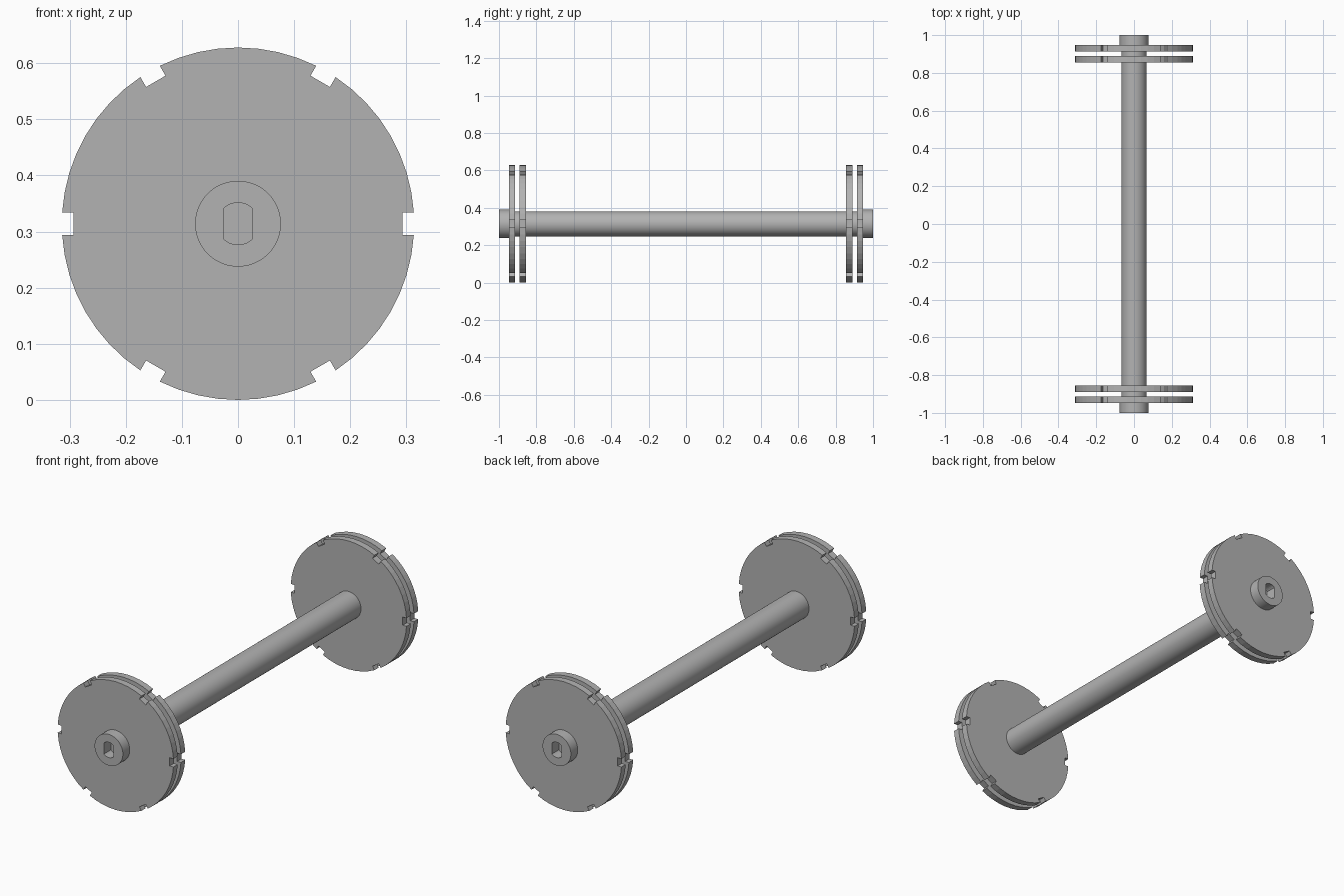
import bpy, bmesh, math
from mathutils import Vector

if "Cube" in bpy.data.objects:
    bpy.data.objects.remove(bpy.data.objects["Cube"])

CZ = 0.314  # height of the axle line

grey = bpy.data.materials.new("plain grey")
grey.diffuse_color = (0.45, 0.45, 0.45, 1)
grey.use_nodes = True
grey.node_tree.nodes["Principled BSDF"].inputs["Base Color"].default_value = grey.diffuse_color


def extrude_profile(name, profile, y0, y1):
    """Solid made from an (x, z) outline swept along y."""
    bm = bmesh.new()
    face = bm.faces.new([bm.verts.new((x, y0, z + CZ)) for x, z in profile])
    res = bmesh.ops.extrude_face_region(bm, geom=[face])
    moved = [g for g in res["geom"] if isinstance(g, bmesh.types.BMVert)]
    bmesh.ops.translate(bm, verts=moved, vec=Vector((0, y1 - y0, 0)))
    bmesh.ops.recalc_face_normals(bm, faces=bm.faces[:])
    mesh = bpy.data.meshes.new(name)
    bm.to_mesh(mesh)
    bm.free()
    obj = bpy.data.objects.new(name, mesh)
    bpy.context.collection.objects.link(obj)
    mesh.materials.append(grey)
    return obj


def smooth(obj):
    bpy.ops.object.select_all(action="DESELECT")
    obj.select_set(True)
    bpy.context.view_layer.objects.active = obj
    bpy.ops.object.shade_smooth_by_angle(angle=math.radians(30))


def circle(r, n):
    return [(r * math.cos(2 * math.pi * i / n), r * math.sin(2 * math.pi * i / n))
            for i in range(n)]


def notched_disc(r=0.314, floor=0.293, half=0.02, notches=6, steps=8):
    """Round outline with square slots cut into the rim."""
    pts = []
    a = math.asin(half / r)
    pitch = 2 * math.pi / notches
    for k in range(notches):
        t = k * pitch
        c, s = math.cos(t), math.sin(t)
        for v in (-half, half):
            pts.append((floor * c - v * s, floor * s + v * c))
        for i in range(steps + 1):
            b = t + a + (pitch - 2 * a) * i / steps
            pts.append((r * math.cos(b), r * math.sin(b)))
    return pts


def flatted_bore(r=0.0375, flat=0.026, steps=8):
    """Round hole with two flat sides."""
    a = math.acos(flat / r)
    pts = []
    for start in (a, math.pi + a):
        for i in range(steps + 1):
            b = start + (math.pi - 2 * a) * i / steps
            pts.append((r * math.cos(b), r * math.sin(b)))
    return pts


# Long axle
smooth(extrude_profile("axle", circle(0.067, 48), -0.93, 0.93))

for side, label in ((-1, "front"), (1, "back")):
    # Pair of notched discs at each end
    for part, y0, y1 in (("inner", 0.856, 0.889), ("outer", 0.914, 0.947)):
        extrude_profile(f"{label}_{part}_disc", notched_disc(), side * y0, side * y1)

    # End cap with a flat-sided socket
    cap = extrude_profile(f"{label}_end_cap", circle(0.0765, 48), side * 0.947, side)
    cutter = extrude_profile(f"{label}_socket_cutter", flatted_bore(), side * 0.9, side * 1.05)
    cutter.hide_render = True
    cutter.hide_viewport = True
    cut = cap.modifiers.new("socket", "BOOLEAN")
    cut.operation = "DIFFERENCE"
    cut.solver = "EXACT"
    cut.object = cutter
    smooth(cap)
